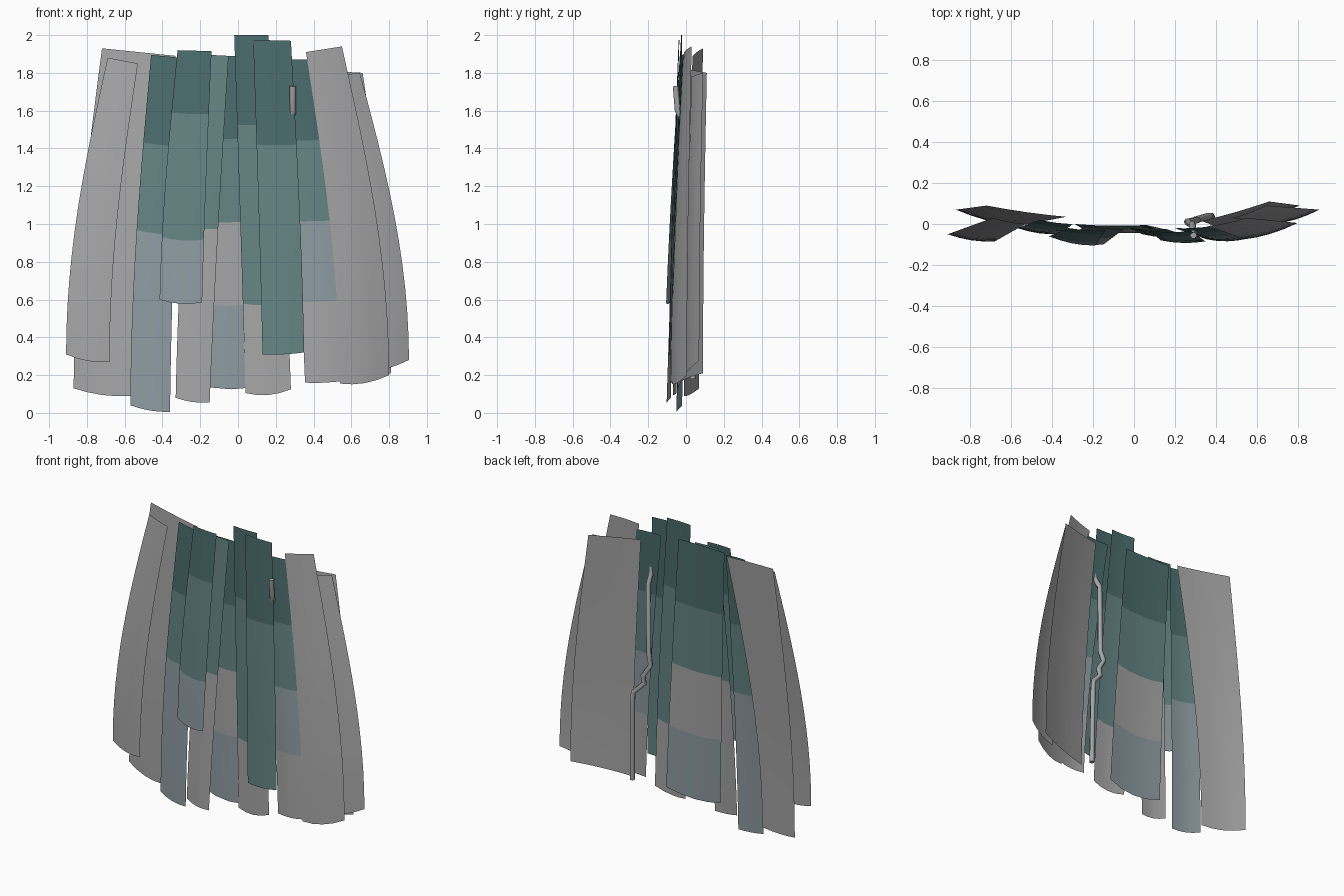
import bpy, math

if "Cube" in bpy.data.objects:
    bpy.data.objects.remove(bpy.data.objects["Cube"])


def material(name, rgb):
    m = bpy.data.materials.new(name)
    m.diffuse_color = (*rgb, 1)
    m.use_nodes = True
    m.node_tree.nodes["Principled BSDF"].inputs["Base Color"].default_value = m.diffuse_color
    return m


DARK = material("dark_teal", (0.07, 0.15, 0.15))
TEAL = material("teal", (0.13, 0.23, 0.23))
BLUE = material("grey_blue", (0.27, 0.33, 0.36))
GREY = material("stone_grey", (0.38, 0.38, 0.38))
ROWS, COLS = 12, 4


def strip(name, top, bottom, bands, bulge=0.012, drop=0.015):
    """Curved sheet; top and bottom each give (x, y, z) of left and right corner."""
    verts, faces = [], []
    for r in range(ROWS + 1):
        t = r / ROWS
        for c in range(COLS + 1):
            s = c / COLS
            a = [p + (q - p) * s for p, q in zip(*top)]
            b = [p + (q - p) * s for p, q in zip(*bottom)]
            k = min(1, abs(b[0]) / 0.6)
            f = t * (1 - k) + math.sin(t * math.pi / 2) * k
            arch = 4 * s * (1 - s)
            verts.append((a[0] + (b[0] - a[0]) * f,
                          a[1] + (b[1] - a[1]) * f - bulge * arch * (0.4 + 0.6 * t),
                          a[2] + (b[2] - a[2]) * t - drop * arch * t))
    w = COLS + 1
    for r in range(ROWS):
        for c in range(COLS):
            i = r * w + c
            faces.append((i, i + w, i + w + 1, i + 1))
    me = bpy.data.meshes.new(name)
    me.from_pydata(verts, [], faces)
    for m in bands:
        me.materials.append(m)
    for i, p in enumerate(me.polygons):
        p.material_index = (i // COLS) * len(bands) // ROWS
        p.use_smooth = True
    ob = bpy.data.objects.new(name, me)
    bpy.context.collection.objects.link(ob)


# Left side strips
strip("left_back_strip", [(-0.72, 0.09, 1.93), (-0.33, 0.035, 1.89)],
      [(-0.87, 0.07, 0.13), (-0.57, -0.01, 0.09)], [GREY])
strip("left_front_strip", [(-0.69, 0.03, 1.88), (-0.53, 0.0, 1.85)],
      [(-0.91, -0.05, 0.31), (-0.68, -0.085, 0.27)], [GREY])
strip("left_inner_strip", [(-0.46, 0.02, 1.895), (-0.30, 0.0, 1.88)],
      [(-0.57, -0.02, 0.04), (-0.36, -0.05, 0.005)], [DARK, TEAL, BLUE, BLUE], 0.01, 0.01)

# Centre strips
strip("short_front_strip", [(-0.32, -0.02, 1.92), (-0.14, -0.03, 1.915)],
      [(-0.415, -0.06, 0.60), (-0.19, -0.105, 0.585)], [DARK, TEAL, TEAL, BLUE])
strip("centre_left_strip", [(-0.24, -0.01, 1.9), (-0.05, -0.025, 1.89)],
      [(-0.33, -0.08, 0.08), (-0.15, -0.10, 0.055)], [TEAL, TEAL, GREY, GREY], 0.01, 0.01)
strip("centre_back_strip", [(-0.29, 0.0, 1.89), (0.06, -0.005, 1.89)],
      [(-0.24, -0.03, 0.16), (0.17, -0.03, 0.16)], [DARK, TEAL, GREY, BLUE], 0.015, 0.035)
strip("centre_tall_strip", [(-0.02, -0.02, 2.0), (0.16, -0.025, 2.0)],
      [(0.04, -0.05, 0.105), (0.28, -0.065, 0.125)], [DARK, TEAL, TEAL, GREY], 0.01, 0.02)
strip("right_front_strip", [(0.08, -0.035, 1.975), (0.28, -0.035, 1.97)],
      [(0.13, -0.08, 0.31), (0.35, -0.085, 0.32)], [DARK, TEAL, TEAL], 0.01, 0.005)

# Right side strips
strip("right_inner_strip", [(0.20, -0.02, 1.87), (0.38, -0.01, 1.87)],
      [(0.355, -0.075, 0.16), (0.56, -0.07, 0.17)], [DARK, TEAL, BLUE, GREY], 0.012, 0.005)
strip("right_middle_strip", [(0.36, -0.01, 1.91), (0.55, 0.03, 1.94)],
      [(0.54, -0.075, 0.155), (0.80, 0.005, 0.20)], [GREY], 0.012, 0.02)
strip("right_back_strip", [(0.33, 0.015, 1.82), (0.66, 0.11, 1.80)],
      [(0.42, -0.02, 0.17), (0.81, 0.09, 0.21)], [GREY], 0.012, 0.0)
strip("right_outer_strip", [(0.48, 0.03, 1.78), (0.645, 0.09, 1.80)],
      [(0.68, 0.0, 0.21), (0.905, 0.07, 0.28)], [GREY], 0.012, 0.01)

# Hanging vine woven through the right side
curve = bpy.data.curves.new("vine", 'CURVE')
curve.dimensions = '3D'
curve.bevel_depth = 0.017
curve.bevel_resolution = 1
curve.use_fill_caps = True
path = [(0.29, -0.055, 1.73), (0.29, -0.045, 1.60), (0.285, 0.0, 1.52), (0.28, 0.0, 1.05),
        (0.26, 0.01, 0.98), (0.31, 0.02, 0.90), (0.30, 0.02, 0.85), (0.37, 0.04, 0.78),
        (0.375, 0.04, 0.70), (0.38, 0.035, 0.18)]
sp = curve.splines.new('POLY')
sp.points.add(len(path) - 1)
for p, co in zip(sp.points, path):
    p.co = (*co, 1)
curve.materials.append(GREY)
bpy.context.collection.objects.link(bpy.data.objects.new("hanging_vine", curve))
